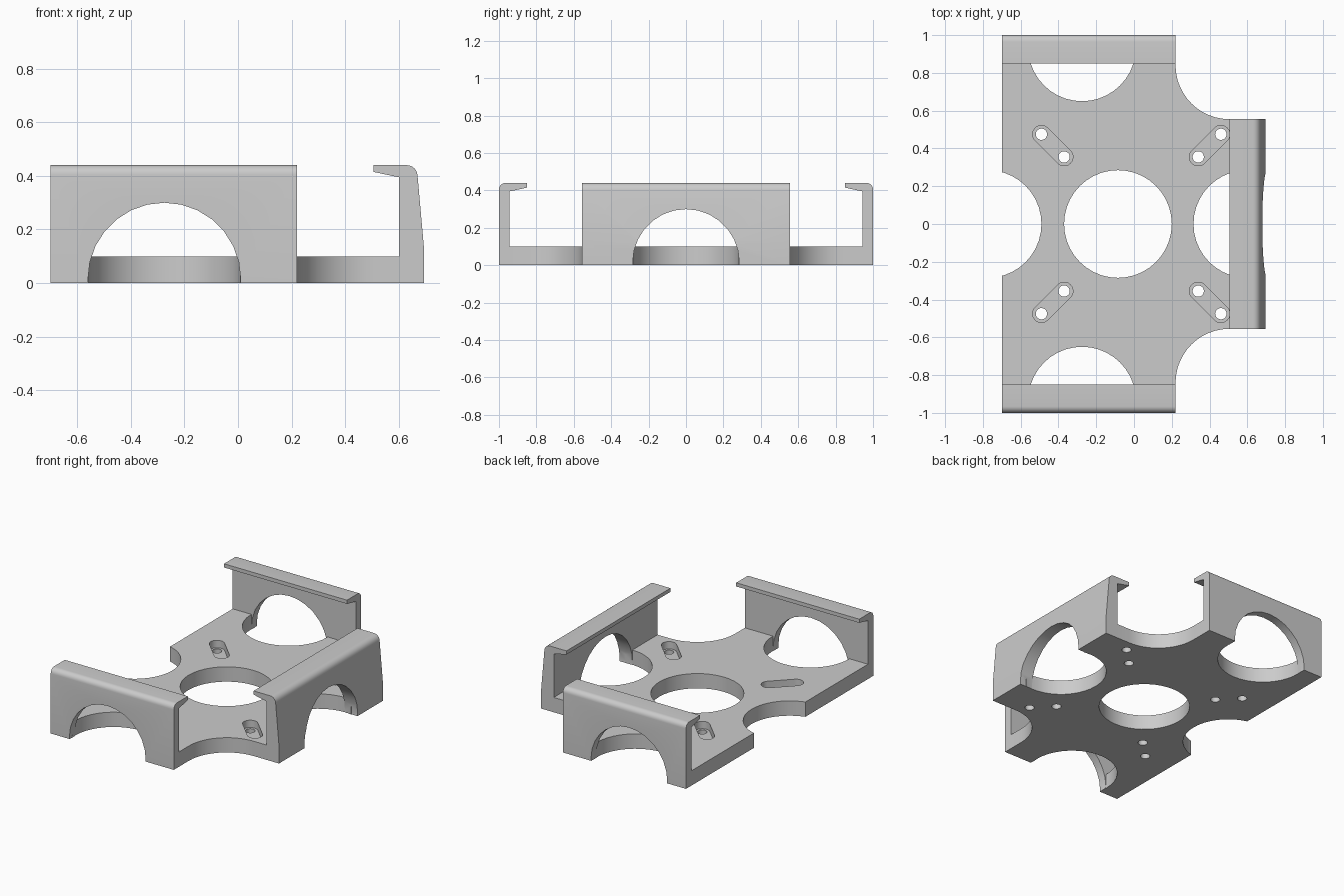
import bpy, bmesh, math
from mathutils import Matrix, Vector

if "Cube" in bpy.data.objects:
    bpy.data.objects.remove(bpy.data.objects["Cube"])

R = 0.285          # radius shared by all the large round cut-outs

grey = bpy.data.materials.new("grey plastic")
grey.diffuse_color = (0.6, 0.6, 0.6, 1)
grey.use_nodes = True
grey.node_tree.nodes["Principled BSDF"].inputs["Base Color"].default_value = grey.diffuse_color


def prism(name, points, vec, to3d):
    """Extrude a closed 2D outline, placed in space by to3d, along vec."""
    bm = bmesh.new()
    face = bm.faces.new([bm.verts.new(to3d(*p)) for p in points])
    ext = bmesh.ops.extrude_face_region(bm, geom=[face])["geom"]
    bmesh.ops.translate(bm, vec=Vector(vec),
                        verts=[g for g in ext if isinstance(g, bmesh.types.BMVert)])
    bmesh.ops.recalc_face_normals(bm, faces=bm.faces)
    mesh = bpy.data.meshes.new(name)
    bm.to_mesh(mesh)
    bm.free()
    mesh.materials.append(grey)
    obj = bpy.data.objects.new(name, mesh)
    bpy.context.collection.objects.link(obj)
    return obj


def arc(cx, cy, r, a0, a1, n):
    return [(cx + r * math.cos(math.radians(a0 + (a1 - a0) * i / n)),
             cy + r * math.sin(math.radians(a0 + (a1 - a0) * i / n))) for i in range(n + 1)]


def hole(x, y, r, z0=-0.1, z1=0.2, n=40):
    """Upright round cutter."""
    return prism("cutter", arc(x, y, r, 0, 360, n)[:-1], (0, 0, z1 - z0),
                 lambda u, v: (u, v, z0))


def boolean(obj, other, op="DIFFERENCE"):
    mod = obj.modifiers.new("bool", "BOOLEAN")
    mod.operation, mod.object, mod.solver = op, other, "EXACT"
    bpy.context.view_layer.objects.active = obj
    bpy.ops.object.modifier_apply(modifier=mod.name)
    bpy.data.objects.remove(other)


# Base plate outline: stepped rectangle with filleted inner corners
upper = ([(-0.70, 0.97), (0.22, 0.97)] + arc(0.505, 0.84, R, 180, 270, 12)
         + [(0.65, 0.555)])
outline = upper + [(x, -y) for x, y in reversed(upper)]
bracket = prism("mounting_bracket", outline, (0, 0, 0.10), lambda u, v: (u, v, 0))

# Large round openings in the plate
for x, y in [(-0.085, 0), (0.60, 0), (-0.775, 0), (-0.275, 0.935), (-0.275, -0.935)]:
    boolean(bracket, hole(x, y, R))

# Diagonal screw slots, each with two through holes
for sx in (-1, 1):
    for sy in (-1, 1):
        ends = [(-0.015 + sx * 0.355, sy * 0.355), (-0.015 + sx * 0.475, sy * 0.475)]
        ang = math.degrees(math.atan2(sy, sx))
        slot = (arc(*ends[1], 0.047, ang - 90, ang + 90, 10)
                + arc(*ends[0], 0.047, ang + 90, ang + 270, 10))
        boolean(bracket, prism("cutter", slot, (0, 0, 0.10), lambda u, v: (u, v, 0.05)))
        for x, y in ends:
            boolean(bracket, hole(x, y, 0.03, n=20))


def clip_wall(profile, length, matrix):
    """Hooked wall running along local y, arched in the middle, then placed."""
    wall = prism("wall", profile, (0, length, 0), lambda u, v: (u, -length / 2, v))
    return wall


# Side wall (+x), outer face leaning inward
side = [(0.60, 0), (0.60, 0.395), (0.505, 0.415), (0.505, 0.44)]
side += arc(0.630, 0.40, 0.04, 90, 5, 6) + [(0.695, 0.12), (0.695, 0)]
wall = prism("side_wall", side, (0, 1.11, 0), lambda u, v: (u, -0.555, v))
boolean(wall, prism("cutter", arc(0, 0.015, R, 0, 360, 28)[:-1], (0.6, 0, 0),
                    lambda u, v: (0.4, u, v)))
boolean(bracket, wall, "UNION")

# Front and back walls, straight outer face
end = [(0.943, 0), (0.943, 0.395), (0.85, 0.415), (0.85, 0.44)]
end += arc(0.965, 0.405, 0.035, 90, 0, 6) + [(1.0, 0)]
for s in (-1, 1):
    wall = prism("end_wall", end, (0.92, 0, 0), lambda u, v: (-0.70, s * u, v))
    boolean(wall, prism("cutter", arc(-0.275, 0.015, R, 0, 360, 28)[:-1], (0, s * 0.5, 0),
                        lambda u, v: (u, s * 0.8, v)))
    boolean(bracket, wall, "UNION")

# Smooth round surfaces, sharp edges
bpy.ops.object.select_all(action="DESELECT")
bracket.select_set(True)
bpy.context.view_layer.objects.active = bracket
bpy.ops.object.shade_smooth_by_angle(angle=math.radians(30))
